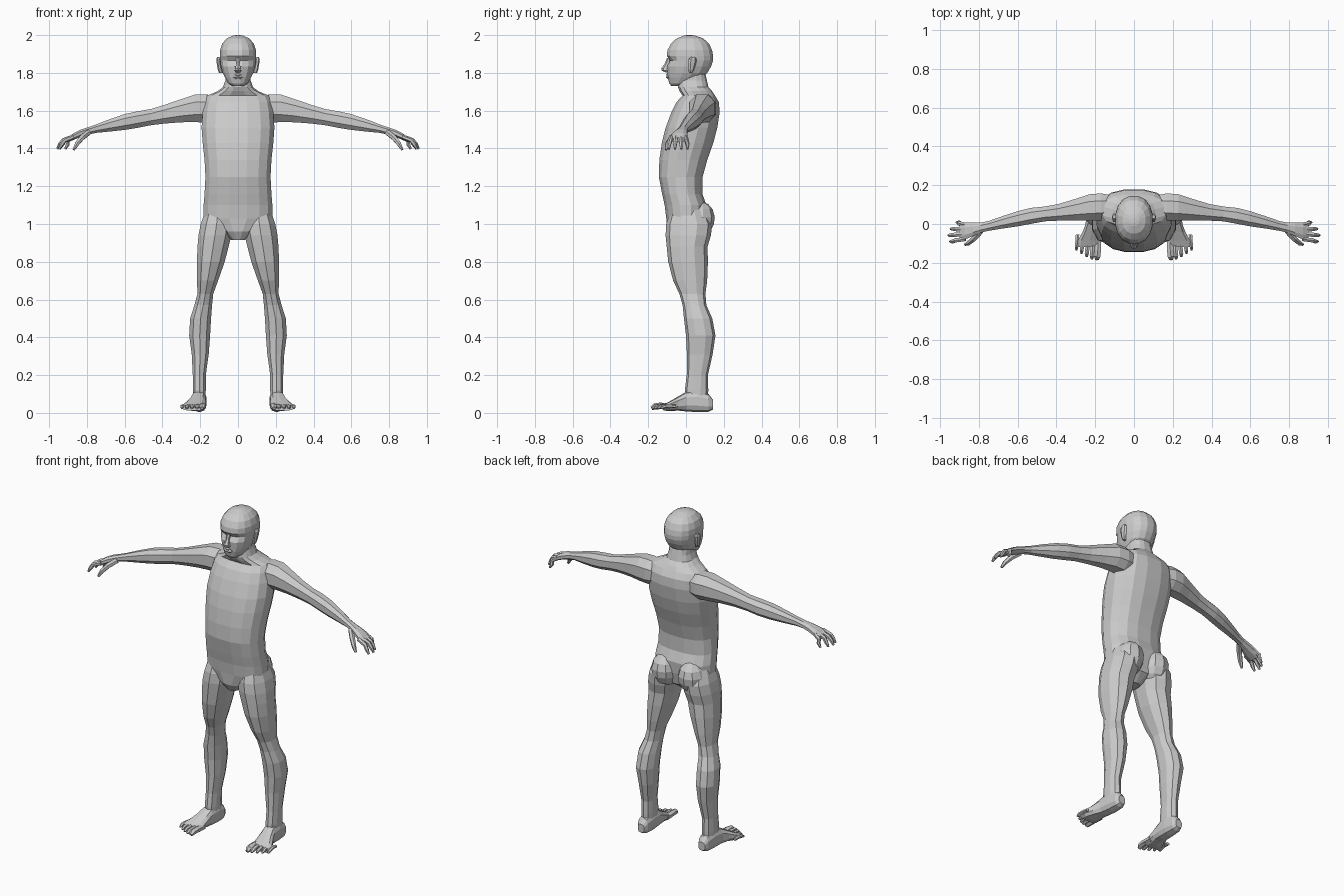
import bpy, bmesh, math
from mathutils import Vector


def loft(name, rings, n=10, power=1.0, mirror=True, phase=0.5, tweak=None):
    """Skin a list of (centre, u, v) rings with flat quads and closed ends."""
    bm = bmesh.new()
    loops = []
    for c, u, v in rings:
        loop = []
        for i in range(n):
            a = 2 * math.pi * (i + phase) / n
            ca, sa = math.cos(a), math.sin(a)
            ca = math.copysign(abs(ca) ** power, ca)
            sa = math.copysign(abs(sa) ** power, sa)
            p = Vector(c) + Vector(u) * ca + Vector(v) * sa
            loop.append(bm.verts.new(tweak(p) if tweak else p))
        loops.append(loop)
    for a, b in zip(loops, loops[1:]):
        for i in range(n):
            j = (i + 1) % n
            bm.faces.new((a[i], a[j], b[j], b[i]))
    bm.faces.new(loops[0])
    bm.faces.new(loops[-1])
    bmesh.ops.recalc_face_normals(bm, faces=bm.faces)
    me = bpy.data.meshes.new(name)
    bm.to_mesh(me)
    bm.free()
    ob = bpy.data.objects.new(name, me)
    bpy.context.collection.objects.link(ob)
    if mirror:
        ob.modifiers.new("mirror", "MIRROR").use_mirror_merge = False
    return ob


def level(z, hw, yf, yb, x=0):
    """Horizontal ring from its half width, front and back."""
    return ((x, (yf + yb) / 2, z), (hw, 0, 0), (0, (yb - yf) / 2, 0))


def tube(name, path, radii, n=6, flat=1.0):
    """Round tube along a path, for digits."""
    pts = [Vector(p) for p in path]
    rings = []
    for i, p in enumerate(pts):
        d = (pts[min(i + 1, len(pts) - 1)] - pts[max(i - 1, 0)]).normalized()
        side = d.cross(Vector((0, 0, 1))).normalized()
        rings.append((p, side * radii[i], side.cross(d) * radii[i] * flat))
    return loft(name, rings, n)


# Torso and neck
loft("torso", [level(*r) for r in (
    (.915, .035, -.075, .03), (.96, .09, -.10, .09), (1.03, .185, -.106, .105),
    (1.10, .185, -.115, .11), (1.16, .18, -.128, .088), (1.25, .175, -.146, .09),
    (1.34, .18, -.143, .115), (1.43, .19, -.13, .147), (1.51, .196, -.11, .168),
    (1.59, .19, -.08, .18), (1.645, .18, -.052, .176), (1.68, .165, -.02, .155),
    (1.703, .11, -.035, .14), (1.725, .08, -.045, .12), (1.76, .068, -.042, .112),
    (1.81, .066, -.03, .10))], 16, .82, False)


# Head, with the eye sockets pressed in
def sockets(p):
    if p.y < -.05 and .015 < abs(p.x) < .065 and 1.85 < p.z < 1.875:
        p.y += .013
    return p


loft("head", [level(*r) for r in (
    (1.73, .03, -.078, -.01), (1.745, .052, -.09, .03), (1.775, .07, -.098, .085),
    (1.80, .082, -.10, .115), (1.835, .092, -.103, .135), (1.865, .096, -.098, .145),
    (1.89, .098, -.104, .146), (1.92, .097, -.1, .14), (1.955, .085, -.082, .124),
    (1.983, .06, -.05, .092), (1.997, .028, -.012, .05), (2.0, .01, .005, .03))],
    16, .9, False, tweak=sockets)

# Nose, lips and ears
loft("nose", [level(*r) for r in (
    (1.803, .014, -.108, -.085), (1.812, .021, -.128, -.085), (1.824, .017, -.131, -.085),
    (1.85, .010, -.112, -.08), (1.88, .012, -.100, -.08))], 6, 1, False)
loft("lips", [level(*r) for r in (
    (1.767, .018, -.098, -.08), (1.777, .028, -.107, -.08), (1.784, .026, -.103, -.08),
    (1.79, .02, -.106, -.08), (1.797, .012, -.10, -.08))], 8, 1, False)
loft("ear", [((x, .03 + .15 * (z - 1.84), z), (.010, .004, 0), (-.004, w, 0)) for z, x, w in (
    (1.80, .09, .008), (1.815, .096, .015), (1.85, .102, .022),
    (1.873, .104, .021), (1.885, .10, .010))], 6)

# Legs
loft("leg", [level(z, rx, y - ry, y + ry, x) for z, x, y, rx, ry in (
    (1.09, .105, .01, .065, .085), (1.0, .113, .017, .088, .122), (.94, .122, .012, .091, .12),
    (.88, .132, .006, .086, .108), (.80, .144, .011, .077, .105), (.70, .161, .022, .058, .09),
    (.63, .173, .034, .044, .069), (.57, .184, .045, .049, .063), (.50, .198, .064, .058, .075),
    (.41, .203, .078, .058, .078), (.31, .2, .073, .047, .068), (.20, .205, .06, .036, .056),
    (.12, .205, .056, .036, .062), (.05, .205, .056, .034, .06))], 10, .9)

# Buttocks
loft("buttock", [((.09, .062 + .01 * math.cos(a), 1.02 + .10 * math.cos(a)),
                  (.083 * math.sin(a), 0, 0), (0, .09 * math.sin(a), 0))
                 for a in (.15, .55, .95, 1.4, 1.8, 2.2, 2.6, 3.0)], 10)

# Feet
loft("foot", [((x, y, (t + b) / 2), (rx, 0, 0), (0, 0, (t - b) / 2)) for y, x, rx, t, b in (
    (.142, .205, .022, .07, .018), (.12, .205, .034, .10, .006), (.06, .206, .040, .12, .004),
    (.0, .210, .041, .112, .008), (-.04, .218, .048, .088, .012), (-.085, .231, .060, .062, .010),
    (-.118, .236, .063, .045, .012))], 10, .75)

# Toes, from big to small
for i in range(5):
    x, r = .187 + .0265 * i, (.019, .0135, .0125, .0115, .0105)[i]
    tip = (-.183, -.180, -.168, -.152, -.134)[i]
    tube("toe", [(x - .002, -.07 + .004 * i, .034), (x, tip + .045, .037), (x + .003, tip + .018, .034),
                 (x + .004, tip, .024)], (r, r, r, r * .55), 6, .9)

# Arms and palms
loft("arm", [((x, y, z), (0, ry, 0), (0, 0, rz)) for x, y, z, ry, rz in (
    (.11, .09, 1.61, .06, .07), (.17, .088, 1.612, .075, .08), (.23, .085, 1.612, .073, .078),
    (.30, .074, 1.6, .06, .066), (.39, .06, 1.581, .046, .053), (.46, .052, 1.566, .041, .046),
    (.53, .042, 1.553, .044, .047), (.60, .027, 1.540, .042, .045), (.68, .008, 1.522, .034, .035),
    (.75, -.01, 1.505, .027, .024), (.79, -.019, 1.494, .028, .021), (.83, -.028, 1.481, .037, .021),
    (.87, -.036, 1.463, .046, .019), (.90, -.04, 1.446, .045, .014))], 8, .9)

# Fingers, from little to index
for i in range(4):
    y0 = -.003 - .025 * i
    x1, y1 = ((.915, .008), (.945, -.025), (.957, -.058), (.948, -.09))[i]
    tube("finger", [(.87, y0, 1.462), ((.89 + x1) / 2, (y0 + y1) / 2, 1.443),
                    (x1 - .014, y1, 1.421), (x1, y1, 1.397)],
         (.012, .0125, .011, .006))

# Thumb
tube("thumb", [(.79, -.038, 1.485), (.825, -.075, 1.458), (.852, -.098, 1.425), (.870, -.106, 1.393)],
     (.016, .016, .013, .007))
